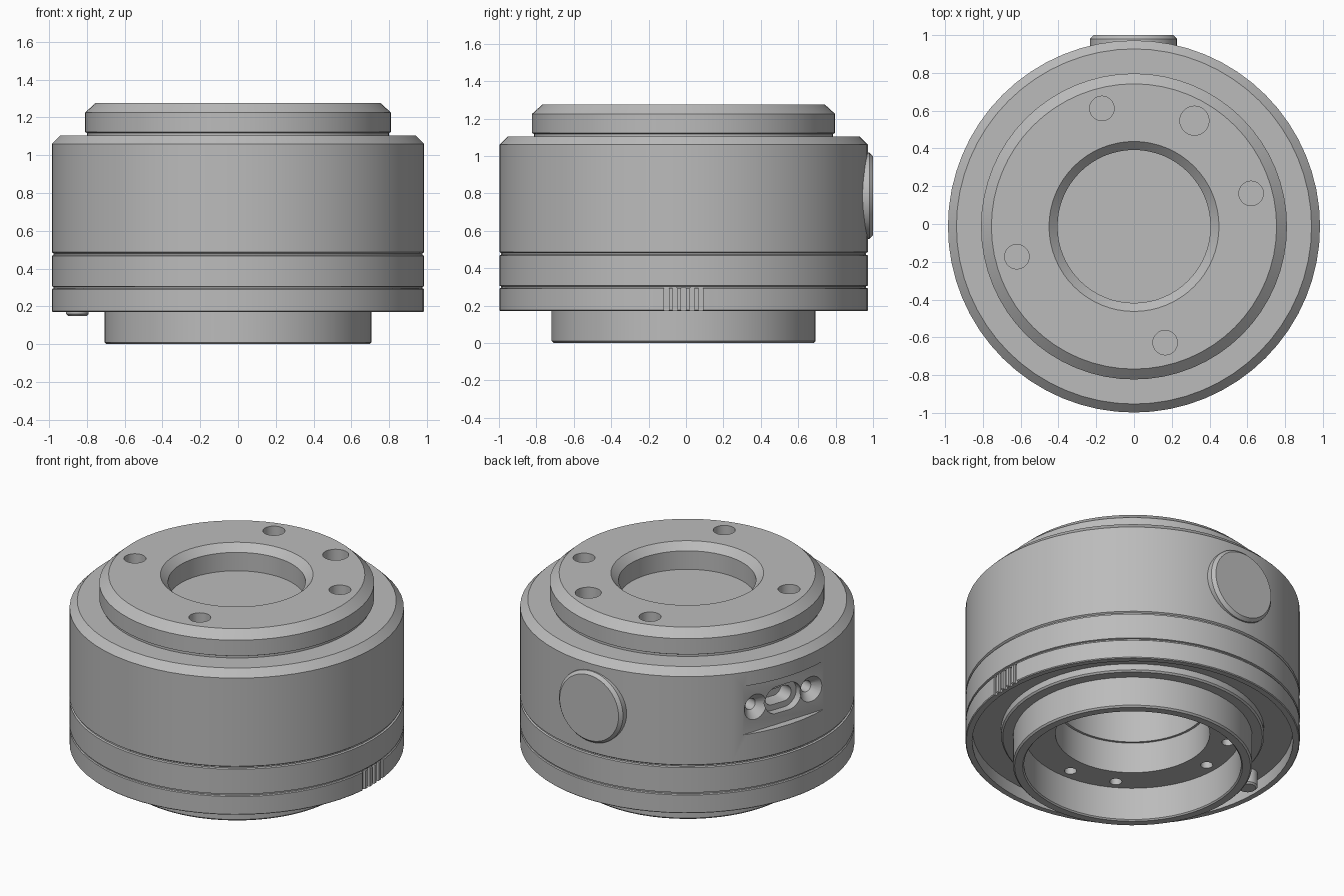
import bpy, bmesh, math
from mathutils import Matrix, Vector

if "Cube" in bpy.data.objects:
    bpy.data.objects.remove(bpy.data.objects["Cube"], do_unlink=True)

CENTRE = Vector((0, -0.013, 0))   # turning axis of the body

metal = bpy.data.materials.new("plain_grey")
metal.use_nodes = True
GREY = (0.5, 0.5, 0.5, 1)
metal.diffuse_color = GREY
metal.node_tree.nodes["Principled BSDF"].inputs["Base Color"].default_value = GREY


def add_object(name, bm, matrix=None):
    bmesh.ops.recalc_face_normals(bm, faces=bm.faces)
    if matrix:
        bm.transform(matrix)
    mesh = bpy.data.meshes.new(name)
    bm.to_mesh(mesh)
    bm.free()
    mesh.materials.append(metal)
    obj = bpy.data.objects.new(name, mesh)
    obj.location = CENTRE
    bpy.context.collection.objects.link(obj)
    return obj


def lathe(name, profile, steps=64, matrix=None):
    """Turn a closed (radius, height) profile around z."""
    bm = bmesh.new()
    verts = [bm.verts.new((r, 0, z)) for r, z in profile]
    edges = []
    for a, b in zip(verts, verts[1:] + verts[:1]):
        if a.co.x or b.co.x:
            edges.append(bm.edges.new((a, b)))
    bmesh.ops.spin(bm, geom=verts + edges, cent=(0, 0, 0), axis=(0, 0, 1),
                   angle=2 * math.pi, steps=steps)
    bmesh.ops.remove_doubles(bm, verts=bm.verts, dist=0.0002)
    return add_object(name, bm, matrix)


def drill(r_low, r_high, depth, matrix, stretch=0.0):
    """Round cutter from local z = 0 to depth; stretch makes it a slot along x."""
    bm = bmesh.new()
    bmesh.ops.create_cone(bm, cap_ends=True, segments=28, radius1=r_low, radius2=r_high,
                          depth=depth, matrix=Matrix.Translation((0, 0, depth / 2)))
    for v in bm.verts:
        v.co.x += math.copysign(stretch, v.co.x + 1e-5)
    return add_object("cutter", bm, matrix)


def block(size, matrix):
    bm = bmesh.new()
    bmesh.ops.create_cube(bm, size=1, matrix=Matrix.Diagonal((*size, 1)))
    return add_object("cutter", bm, matrix)


def cut(target, cutters):
    """Subtract the cutters, bake the result and drop the cutters."""
    for cutter in cutters:
        cutter.hide_render = True
        mod = target.modifiers.new("cut", 'BOOLEAN')
        mod.operation, mod.solver, mod.object = 'DIFFERENCE', 'EXACT', cutter
    bpy.context.view_layer.update()
    graph = bpy.context.evaluated_depsgraph_get()
    mesh = bpy.data.meshes.new_from_object(target.evaluated_get(graph))
    target.modifiers.clear()
    target.data = mesh
    for cutter in cutters:
        bpy.data.objects.remove(cutter, do_unlink=True)


def at(x, y, z):
    return Matrix.Translation((x, y, z))


# Main housing with raised, chamfered top and shallow central well
housing = lathe("main_housing", [
    (0.975, 0.48), (0.985, 0.487), (0.985, 1.06), (0.94, 1.105), (0.80, 1.105),
    (0.80, 1.118), (0.81, 1.123), (0.81, 1.225), (0.755, 1.275), (0.45, 1.275),
    (0.405, 1.23), (0.405, 1.11), (0, 1.11), (0, 1.07), (0.44, 1.07), (0.44, 0.48)])

# Middle ring, with recessed lips that form the two seam grooves
middle = lathe("middle_ring", [
    (0.455, 0.295), (0.975, 0.295), (0.975, 0.303), (0.985, 0.306), (0.985, 0.468),
    (0.975, 0.472), (0.975, 0.48), (0.44, 0.48), (0.44, 0.42), (0.455, 0.42)])

# Lower ring with hollow underside
lower = lathe("lower_ring", [
    (0.98, 0.17), (0.985, 0.175), (0.985, 0.29), (0.98, 0.295), (0.76, 0.295),
    (0.76, 0.25), (0.945, 0.25), (0.945, 0.17)])

# Collar and base spigot
lathe("collar", [(0.69, 0.20), (0.765, 0.20), (0.775, 0.21), (0.775, 0.27), (0.69, 0.27)])
spigot = lathe("base_spigot", [
    (0.64, 0.008), (0.648, 0), (0.695, 0), (0.705, 0.01), (0.705, 0.295),
    (0.455, 0.295), (0.455, 0.22), (0.64, 0.22)])

# Locating pin under the lower ring
lathe("locating_pin", [(0, 0.15), (0.05, 0.15), (0.06, 0.16), (0.06, 0.27), (0, 0.27)],
      24, at(-0.85, 0.04, 0))

# Round cap on the back
lathe("back_cap", [(0, 0.90), (0.23, 0.90), (0.23, 0.993), (0.212, 1.013), (0, 1.013)],
      48, at(-0.003, 0, 0.787) @ Matrix.Rotation(-math.pi / 2, 4, 'X'))

# Holes in the top face
holes = [(-0.17, 0.625, 0.065), (0.32, 0.56, 0.077), (0.62, 0.175, 0.065),
         (-0.62, -0.16, 0.065), (0.165, -0.615, 0.065)]
cutters = [drill(r, r, 0.3, at(x, y, 1.12)) for x, y, r in holes]

# Connector pocket: flat recess, two countersunk holes and a stepped slot
facing = Matrix.Rotation(math.radians(162), 4, 'Z') @ at(0, 0, 0.812)
inward = Matrix.Rotation(math.pi / 2, 4, 'Z') @ Matrix.Rotation(math.pi / 2, 4, 'X')
cutters.append(block((0.3, 0.9, 0.315), facing @ at(1.088, 0, 0)))
for side in (-1, 1):
    cutters.append(drill(0.036, 0.083, 0.05, facing @ at(0.89, side * 0.205, 0) @ inward))
    cutters.append(drill(0.036, 0.036, 0.15, facing @ at(0.76, side * 0.205, 0) @ inward))
cutters.append(drill(0.088, 0.088, 0.12, facing @ at(0.89, 0, 0) @ inward, 0.045))
cutters.append(drill(0.05, 0.05, 0.18, facing @ at(0.79, 0, 0) @ inward, 0.045))
cut(housing, cutters)

# Pairs of screw holes in the inner face of the spigot
for part in (spigot, middle):
    cutters = []
    for quarter in range(4):
        for offset in (0, -30):
            a = math.radians(90 * quarter + offset)
            cutters.append(drill(0.036, 0.036, 0.2,
                                 at(0.57 * math.cos(a), 0.57 * math.sin(a), 0.18)))
    cut(part, cutters)

# Upright grip notches on the lower ring's left side
cut(lower, [block((0.05, 0.026, 0.2), at(0.99, 0.046 * i, 0.235)) for i in range(-2, 3)])

# Smooth curved walls, crisp edges
for obj in bpy.context.collection.objects:
    if obj.type == 'MESH' and obj.data.materials and obj.data.materials[0] == metal:
        bpy.ops.object.select_all(action='DESELECT')
        obj.select_set(True)
        bpy.context.view_layer.objects.active = obj
        bpy.ops.object.shade_smooth_by_angle(angle=math.radians(25))
